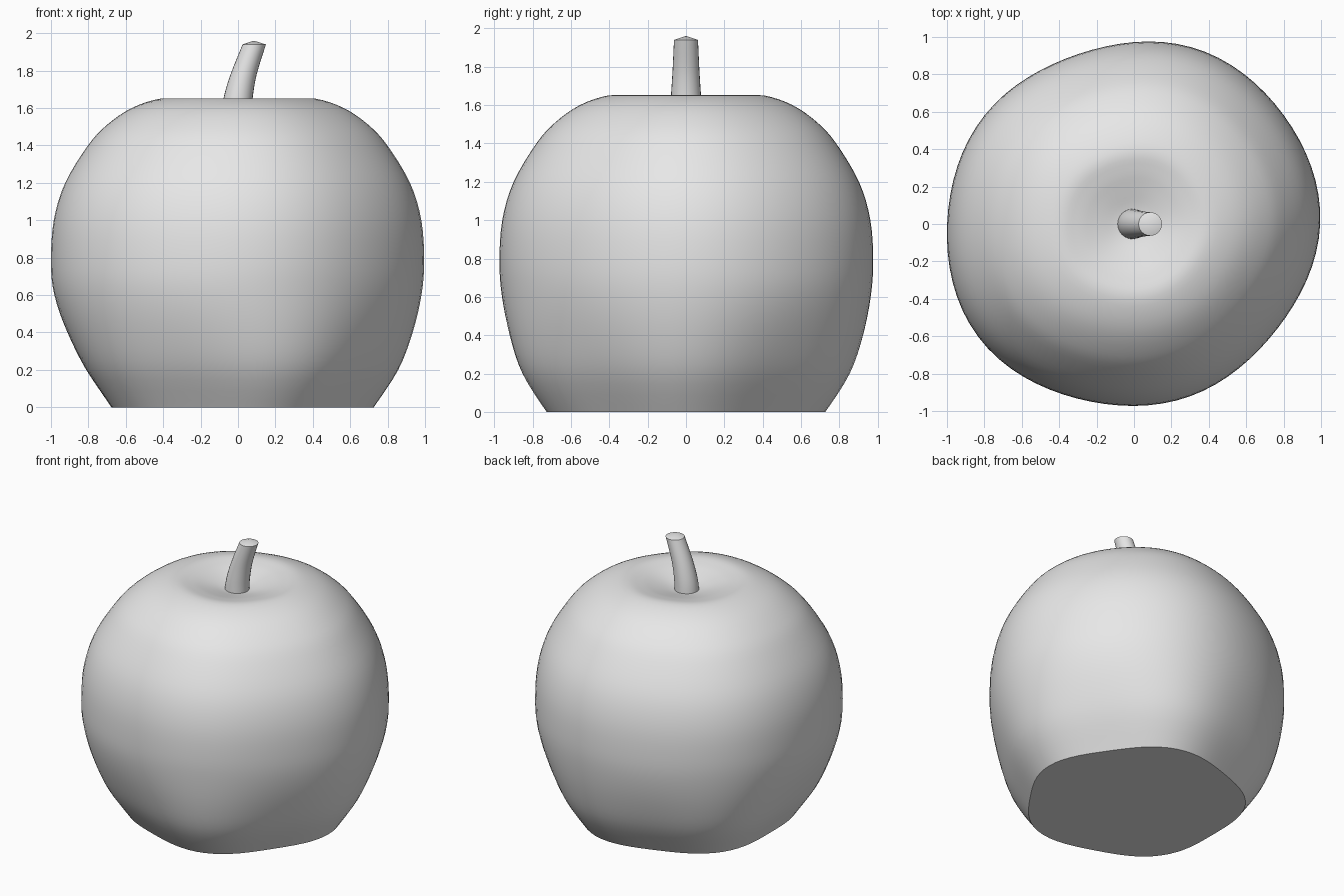
import bpy, bmesh, math

if "Cube" in bpy.data.objects:
    bpy.data.objects.remove(bpy.data.objects["Cube"], do_unlink=True)

grey = bpy.data.materials.new("plain_grey")
grey.use_nodes = True
grey.diffuse_color = (0.8, 0.8, 0.8, 1)
grey.node_tree.nodes["Principled BSDF"].inputs["Base Color"].default_value = grey.diffuse_color


def smooth_path(points, steps):
    """Sample a Catmull-Rom curve through the points."""
    pts = [points[0]] + points + [points[-1]]
    out = []
    for a, b, c, d in zip(pts, pts[1:], pts[2:], pts[3:]):
        for i in range(steps):
            t = i / steps
            out.append([0.5 * (2 * q + (r - p) * t + (2 * p - 5 * q + 4 * r - s) * t * t
                               + (3 * q - p - 3 * r + s) * t ** 3)
                        for p, q, r, s in zip(a, b, c, d)])
    return out + [list(points[-1])]


def skin(name, rings, bottom, top):
    """Join rings of points with quads and close both ends with fans."""
    bm = bmesh.new()
    loops = [[bm.verts.new(p) for p in ring] for ring in rings]
    n = len(loops[0])
    for low, high in zip(loops, loops[1:]):
        for i in range(n):
            j = (i + 1) % n
            bm.faces.new((low[i], low[j], high[j], high[i]))
    for loop, point in ((loops[0], bottom), (loops[-1], top)):
        tip = bm.verts.new(point)
        for i in range(n):
            bm.faces.new((loop[i], loop[(i + 1) % n], tip))
    bmesh.ops.recalc_face_normals(bm, faces=bm.faces)
    mesh = bpy.data.meshes.new(name)
    bm.to_mesh(mesh)
    bm.free()
    mesh.materials.append(grey)
    obj = bpy.data.objects.new(name, mesh)
    bpy.context.collection.objects.link(obj)
    bpy.ops.object.select_all(action="DESELECT")
    obj.select_set(True)
    bpy.context.view_layer.objects.active = obj
    bpy.ops.object.shade_smooth_by_angle(angle=math.radians(35))
    return obj


def lobed(r, z, a):
    """Uneven round outline: five lobes, strongest near the base."""
    w = min(1, z / 0.7)
    w = w * w * (3 - 2 * w)
    upper = -0.012 * math.cos(a) + 0.025 * math.cos(2 * a - math.pi / 3) + 0.01 * math.cos(5 * a)
    lower = -0.012 * math.cos(2 * a) + 0.034 * math.cos(5 * a)
    k = r * (1 + w * upper + (1 - w) * lower)
    return (k * math.cos(a), k * math.sin(a), z)


# Fruit body: flat base, full sides and a shallow dimple on top
profile = [(0.71, 0), (0.84, 0.2), (0.92, 0.4), (0.97, 0.6), (0.985, 0.78), (0.97, 1.0),
           (0.91, 1.2), (0.79, 1.4), (0.69, 1.51), (0.56, 1.6), (0.41, 1.65),
           (0.3, 1.64), (0.2, 1.615), (0.1, 1.588), (0.03, 1.577)]
angles = [math.tau * i / 80 for i in range(80)]
skin("fruit_body", [[lobed(r, z, a) for a in angles] for r, z in smooth_path(profile, 4)],
     (0, 0, 0), (0, 0, 1.575))

# Stem: tapered, leaning to one side, with a low pointed cap
stem = [(-0.01, 0.082, 1.54), (0, 0.078, 1.65), (0.03, 0.07, 1.78), (0.087, 0.0625, 1.94)]
turns = [math.tau * i / 24 for i in range(24)]
skin("stem", [[(x + r * math.cos(a), r * math.sin(a), z) for a in turns]
              for x, r, z in smooth_path(stem, 4)],
     (-0.01, 0, 1.54), (0.085, 0, 1.96))
